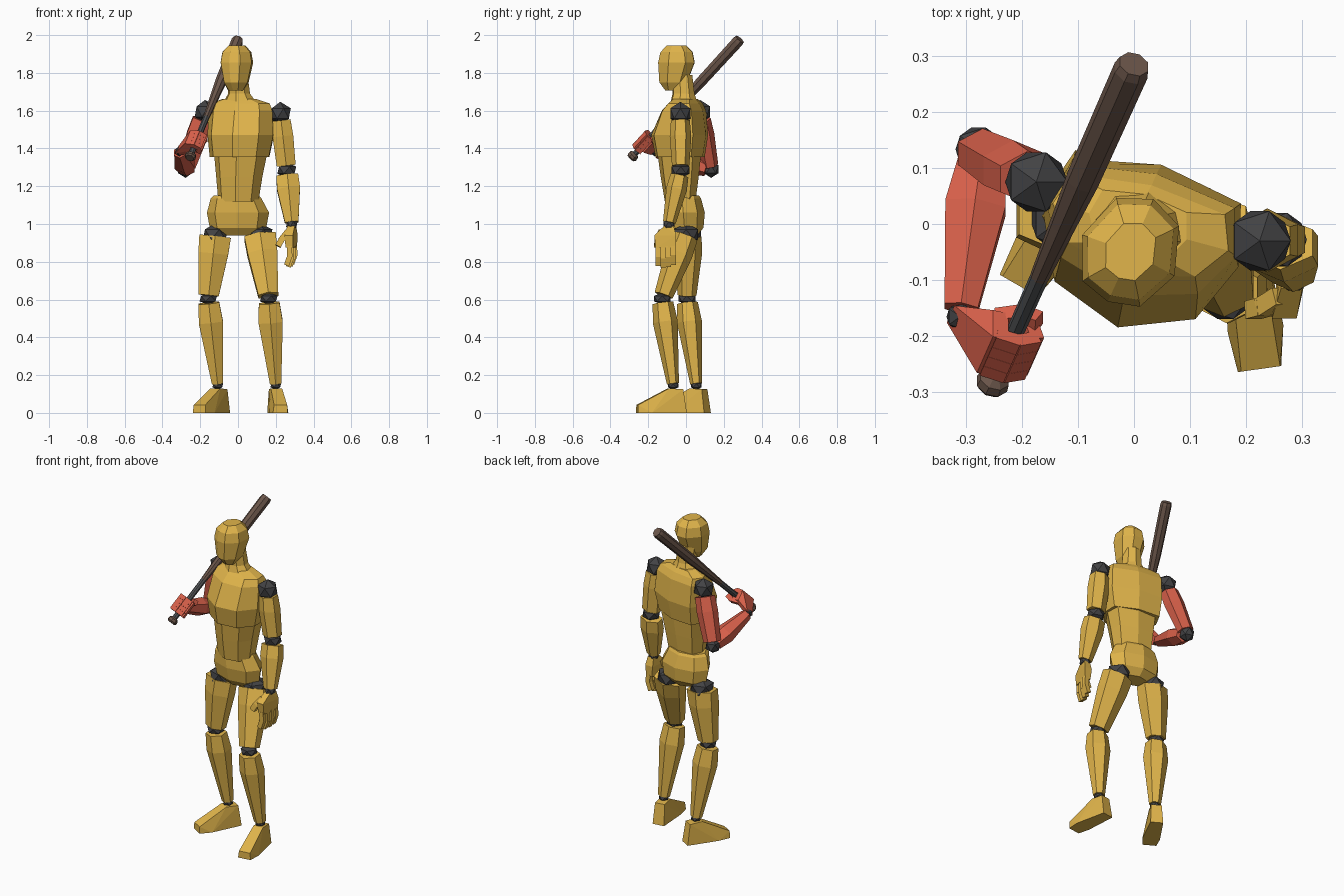
import bpy, bmesh
from math import sin, cos, pi, radians
from mathutils import Vector as V, Matrix

if "Cube" in bpy.data.objects:
    bpy.data.objects.remove(bpy.data.objects["Cube"])


def material(name, rgb):
    m = bpy.data.materials.new(name)
    m.diffuse_color = (*rgb, 1)
    m.use_nodes = True
    m.node_tree.nodes["Principled BSDF"].inputs["Base Color"].default_value = m.diffuse_color
    return m


GOLD = material("gold", (0.75, 0.46, 0.07))
RED = material("red", (0.70, 0.12, 0.07))
DARK = material("dark_joint", (0.055, 0.055, 0.058))
WOOD = material("wood", (0.15, 0.095, 0.07))
GRIP = material("grip", (0.085, 0.09, 0.095))


def finish(name, bm, mat):
    bmesh.ops.recalc_face_normals(bm, faces=bm.faces)
    me = bpy.data.meshes.new(name)
    bm.to_mesh(me)
    bm.free()
    me.materials.append(mat)
    ob = bpy.data.objects.new(name, me)
    bpy.context.collection.objects.link(ob)
    return ob


def skin(name, rings, mat):
    """Capped surface through rings of equal point count."""
    bm = bmesh.new()
    vs = [[bm.verts.new(p) for p in r] for r in rings]
    n = len(vs[0])
    for a, b in zip(vs, vs[1:]):
        for i in range(n):
            j = (i + 1) % n
            bm.faces.new((a[i], a[j], b[j], b[i]))
    bm.faces.new(vs[0])
    bm.faces.new(vs[-1])
    return finish(name, bm, mat)


def limb(name, a, b, stations, mat, n=6, ref=(1, 0, 0)):
    """Tube from a to b; stations are (t, half width along ref, half depth)."""
    a, b = V(a), V(b)
    w = (b - a).normalized()
    u = V(ref)
    u = (u - w * u.dot(w)).normalized()
    v = w.cross(u)
    k = cos(pi / n)
    ky = 1 if n == 6 else k
    rings = []
    for t, rx, ry in stations:
        c = a.lerp(b, t)
        rings.append([c + u * (rx / k * cos((2 * i + 1) * pi / n)) +
                      v * (ry / ky * sin((2 * i + 1) * pi / n)) for i in range(n)])
    return skin(name, rings, mat)


def body(name, profile, levels, yaw, mat):
    """Horizontal rings; levels are (x, y, z, width scale, depth scale)."""
    r = Matrix.Rotation(radians(yaw), 3, 'Z')
    return skin(name, [[V((x, y, z)) + r @ V((p[0] * sx, p[1] * sy, 0)) for p in profile]
                       for x, y, z, sx, sy in levels], mat)


def hull(name, pts, mat):
    bm = bmesh.new()
    for p in pts:
        bm.verts.new(p)
    bmesh.ops.convex_hull(bm, input=bm.verts)
    bmesh.ops.dissolve_limit(bm, angle_limit=0.02, verts=bm.verts, edges=bm.edges)
    return finish(name, bm, mat)


def ball(name, c, r, rz=None):
    bm = bmesh.new()
    bmesh.ops.create_icosphere(bm, subdivisions=1, radius=1,
                               matrix=Matrix.Translation(c) @ Matrix.Diagonal((r, r, rz or r, 1)))
    return finish(name, bm, DARK)


def finger(name, pts, r, mat, ref):
    for i, (a, b) in enumerate(zip(pts, pts[1:])):
        limb(f"{name}_{i + 1}", a, b, [(-0.08, r, r), (1.08, r, r)], mat, 4, ref)


# Torso: chest, abdomen, pelvis
CHEST = [(0, -.17), (.13, -.12), (.18, -.01), (.155, .10), (0, .13),
         (-.155, .10), (-.18, -.01), (-.13, -.12)]
body("chest", CHEST, [(.009, -.02, 1.355, .90, .86), (.015, -.02, 1.47, 1.0, 1.0),
                      (.015, -.005, 1.60, .97, .75), (.013, .0, 1.638, .90, .55),
                      (.008, .0, 1.663, .50, .42)], -15, GOLD)
body("abdomen", CHEST, [(.003, -.02, 1.12, .60, .55), (.008, -.02, 1.25, .69, .68),
                        (.015, -.02, 1.37, .79, .78)], -10, GOLD)
OVAL = [(sin(2 * pi * i / 8), -cos(2 * pi * i / 8)) for i in range(8)]
body("pelvis", OVAL, [(.005, .005, .94, .08, .055), (0, .005, .98, .15, .088),
                      (0, .0, 1.06, .165, .10), (-.01, -.01, 1.135, .135, .09),
                      (-.01, -.01, 1.15, .12, .08)], -5, GOLD)

# Neck and head
body("neck", OVAL, [(.01, -.01, 1.63, .10, .078), (.006, -.013, 1.69, .06, .06),
                    (0, -.02, 1.79, .052, .055)], -15, GOLD)
HEAD = [(0, -1), (.62, -.85), (1, -.1), (.68, .75), (0, 1),
        (-.68, .75), (-1, -.1), (-.62, -.85)]
body("head", HEAD, [(-.012, -.072, 1.707, .043, .034), (-.009, -.065, 1.75, .068, .076),
                    (-.006, -.047, 1.855, .090, .100), (-.006, -.047, 1.91, .080, .088),
                    (-.006, -.048, 1.945, .046, .053)], -24, GOLD)

# Legs with ball joints
LEGS = {"left": [(.115, .0, .945), (.163, -.125, .605), (.20, -.068, .145)],
        "right": [(-.12, .015, .945), (-.157, .005, .605), (-.107, .055, .145)]}
for side, (hip, knee, ankle) in LEGS.items():
    ball(side + "_hip", hip, .075, .06)
    limb(side + "_thigh", hip, knee, [(.03, .084, .068), (.3, .079, .073),
                                      (.95, .053, .050)], GOLD)
    ball(side + "_knee", knee, .052, .032)
    limb(side + "_shin", knee, ankle, [(.05, .055, .055), (.27, .064, .066),
                                       (.98, .030, .032)], GOLD)
    ball(side + "_ankle", ankle, .032, .022)

# Feet: wedge in local (side, forward, up) axes around the ankle
FOOT = [(-.036, -.068, 0), (.036, -.068, 0), (-.03, -.05, .125), (.03, -.05, .125),
        (-.03, .025, .13), (.03, .025, .13), (-.05, .12, 0), (.05, .12, 0),
        (-.042, .192, 0), (.036, .192, 0), (-.036, .192, .042), (.034, .192, .042)]
for side, yaw in (("left", 8), ("right", -30)):
    base = V(LEGS[side][2])
    base.z = 0
    r = Matrix.Rotation(radians(yaw), 3, 'Z')
    hull(side + "_foot", [base + r @ V((x, -y, z)) for x, y, z in FOOT], GOLD)

# Left arm, hanging down
sh, el, wr = (.224, -.03, 1.585), (.258, -.028, 1.285), (.285, -.09, 1.0)
ball("left_shoulder", sh, .062)
limb("left_upper_arm", sh, el, [(.12, .05, .05), (.4, .055, .057), (.92, .05, .046)], GOLD)
ball("left_elbow", el, .056, .042)
limb("left_forearm", el, wr, [(.1, .058, .048), (.35, .061, .055), (.97, .036, .034)], GOLD)
ball("left_wrist", wr, .034)
hull("left_palm", [(.262, -.115, .99), (.268, -.065, .99), (.300, -.115, .99), (.308, -.065, .99),
                   (.246, -.168, .94), (.266, -.052, .94), (.290, -.168, .94), (.316, -.052, .94),
                   (.252, -.16, .875), (.274, -.055, .875), (.290, -.16, .875),
                   (.312, -.055, .875)], GOLD)
for i in range(4):
    x, y, d = .009 * i, -.148 + .027 * i, (.0, -.008, -.004, .006)[i]
    finger(f"left_finger_{i + 1}", [(.272 + x, y, .88), (.274 + x, y, .83 + d),
                                    (.258 + x, y, .785 + d)], .0138, GOLD, (0, 1, 0))
finger("left_thumb", [(.260, -.13, .955), (.232, -.148, .92), (.213, -.153, .885)],
       .016, GOLD, (0, 1, 0))

# Right arm, bent up to hold the bat
sh, el, wr = (-.174, .075, 1.595), (-.277, .133, 1.29), (-.310, -.165, 1.385)
ball("right_shoulder", sh, .062)
limb("right_upper_arm", sh, el, [(.14, .052, .048), (.4, .056, .052), (.93, .046, .042)], RED)
ball("right_elbow", el, .046)
limb("right_forearm", (-.268, .133, 1.285), wr, [(.08, .042, .042), (.35, .054, .054),
                                                (.95, .03, .032)], RED)
ball("right_wrist", wr, .027)

# Bat over the shoulder: knob, grip, barrel
K, T = V((-.253, -.285, 1.355)), V((0, .285, 1.978))
limb("bat_knob", K, T, [(-.01, .022, .022), (.0, .028, .028), (.018, .026, .026),
                        (.03, .014, .014)], WOOD, 8)
limb("bat_grip", K, T, [(.02, .0145, .0145), (.34, .0155, .0155)], GRIP, 8)
limb("bat_barrel", K, T, [(.335, .016, .016), (.5, .022, .022), (.64, .028, .028),
                          (.98, .03, .03), (1, .026, .026)], WOOD, 8)

# Right fist, in axes of the bat: n to the palm, m over the knuckles, d along the bat
d = (T - K).normalized()
n = V((-1, 0, 0))
n = (n - d * n.dot(d)).normalized()
m = d.cross(n)
B = K.lerp(T, .12)


def grip(a, b, c):
    return B + n * a + m * b + d * c


W = V(wr)
hull("right_palm", [grip(a, b, c) for a in (.016, .045) for b in (-.03, .034) for c in (-.05, .05)]
     + [W + n * a + d * c for a in (-.022, .018) for c in (-.022, .025)], RED)
for i in range(4):
    c = -.04 + .026 * i
    finger(f"right_finger_{i + 1}", [grip(.034, .024, c), grip(-.004, .030, c),
                                     grip(-.037, .014, c), grip(-.028, -.016, c)],
           .0128, RED, d)
finger("right_thumb", [grip(.03, -.03, .03), grip(-.008, -.032, .048), grip(-.036, -.016, .058)],
       .0145, RED, d)
